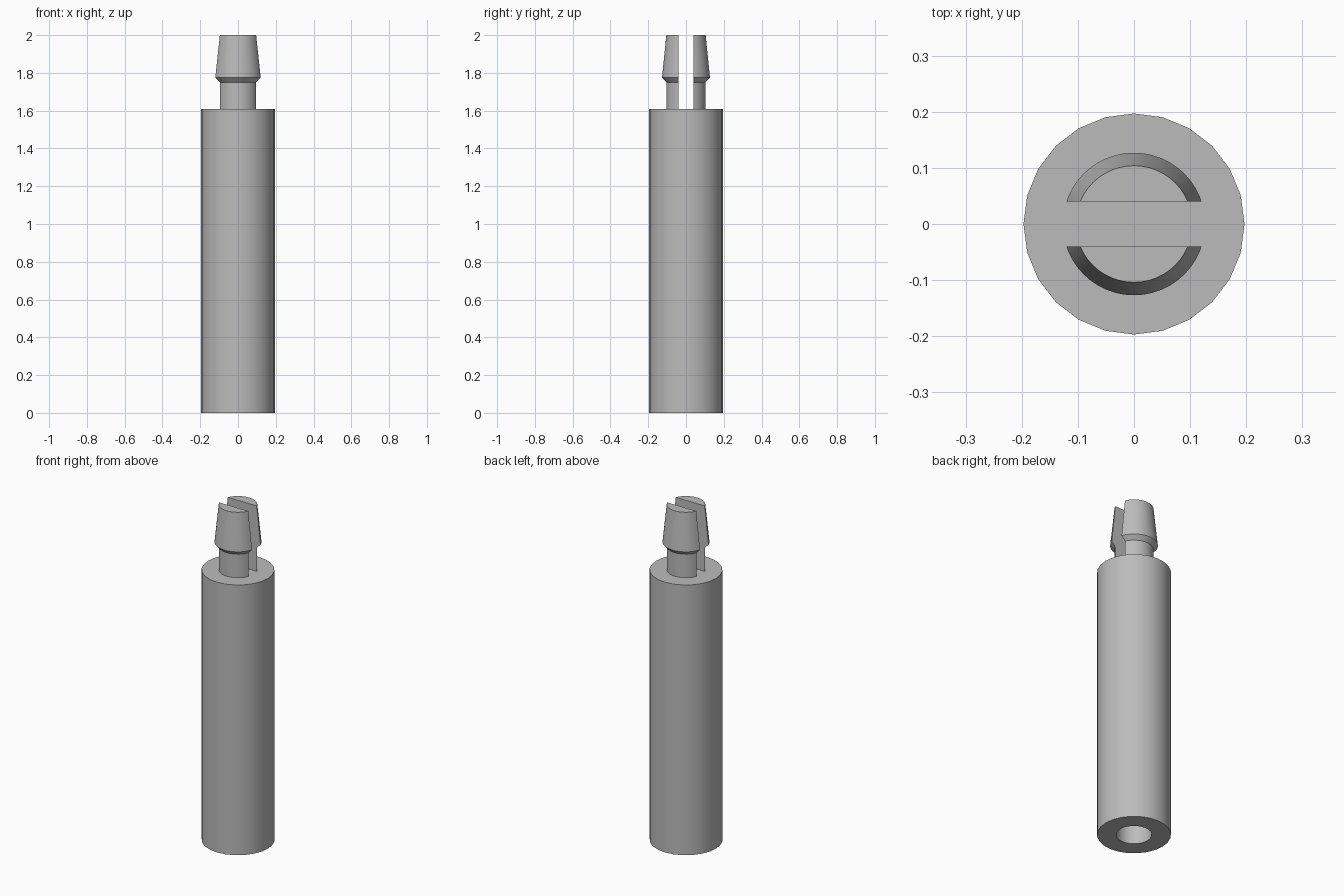
import bpy, bmesh
from math import pi, radians
from mathutils import Matrix

cube = bpy.data.objects.get("Cube")
if cube:
    bpy.data.objects.remove(cube)

GREY = (0.5, 0.5, 0.5, 1)
plastic = bpy.data.materials.new("grey_plastic")
plastic.use_nodes = True
plastic.diffuse_color = GREY
plastic.node_tree.nodes["Principled BSDF"].inputs["Base Color"].default_value = GREY


def lathe(profile, sides):
    """Revolve a (radius, height) profile around z."""
    bm = bmesh.new()
    verts = [bm.verts.new((r, 0, z)) for r, z in profile]
    edges = [bm.edges.new(pair) for pair in zip(verts, verts[1:])]
    bmesh.ops.spin(bm, geom=verts + edges, cent=(0, 0, 0), axis=(0, 0, 1),
                   angle=2 * pi, steps=sides, use_duplicate=False)
    bmesh.ops.remove_doubles(bm, verts=bm.verts, dist=0.0001)
    bmesh.ops.dissolve_limit(bm, angle_limit=radians(0.5), verts=bm.verts, edges=bm.edges)
    return bm


def finish(bm, name):
    bmesh.ops.recalc_face_normals(bm, faces=bm.faces)
    mesh = bpy.data.meshes.new(name)
    bm.to_mesh(mesh)
    bm.free()
    mesh.materials.append(plastic)
    obj = bpy.data.objects.new(name, mesh)
    bpy.context.collection.objects.link(obj)
    bpy.ops.object.select_all(action="DESELECT")
    obj.select_set(True)
    bpy.context.view_layer.objects.active = obj
    bpy.ops.object.shade_smooth_by_angle(angle=radians(25))


# Round post with a blind screw hole in its base
SHOULDER = 1.61
finish(lathe([(0, 0.6), (0.095, 0.6), (0.095, 0), (0.197, 0),
              (0.197, SHOULDER), (0, SHOULDER)], 24), "post")

# Two barbed snap prongs, each the part of a turned tip beyond the slot
tip = [(0, SHOULDER), (0.104, SHOULDER), (0.104, 1.75),
       (0.127, 1.775), (0.104, 2), (0, 2)]
for name, turn in (("back_prong", 0), ("front_prong", pi)):
    bm = lathe(tip, 48)
    cut = bmesh.ops.bisect_plane(bm, geom=bm.verts[:] + bm.edges[:] + bm.faces[:],
                                 plane_co=(0, 0.04, 0), plane_no=(0, 1, 0),
                                 clear_inner=True)
    rim = [e for e in cut["geom_cut"] if isinstance(e, bmesh.types.BMEdge)]
    bmesh.ops.contextual_create(bm, geom=rim)
    bmesh.ops.rotate(bm, verts=bm.verts, matrix=Matrix.Rotation(turn, 3, "Z"))
    finish(bm, name)
